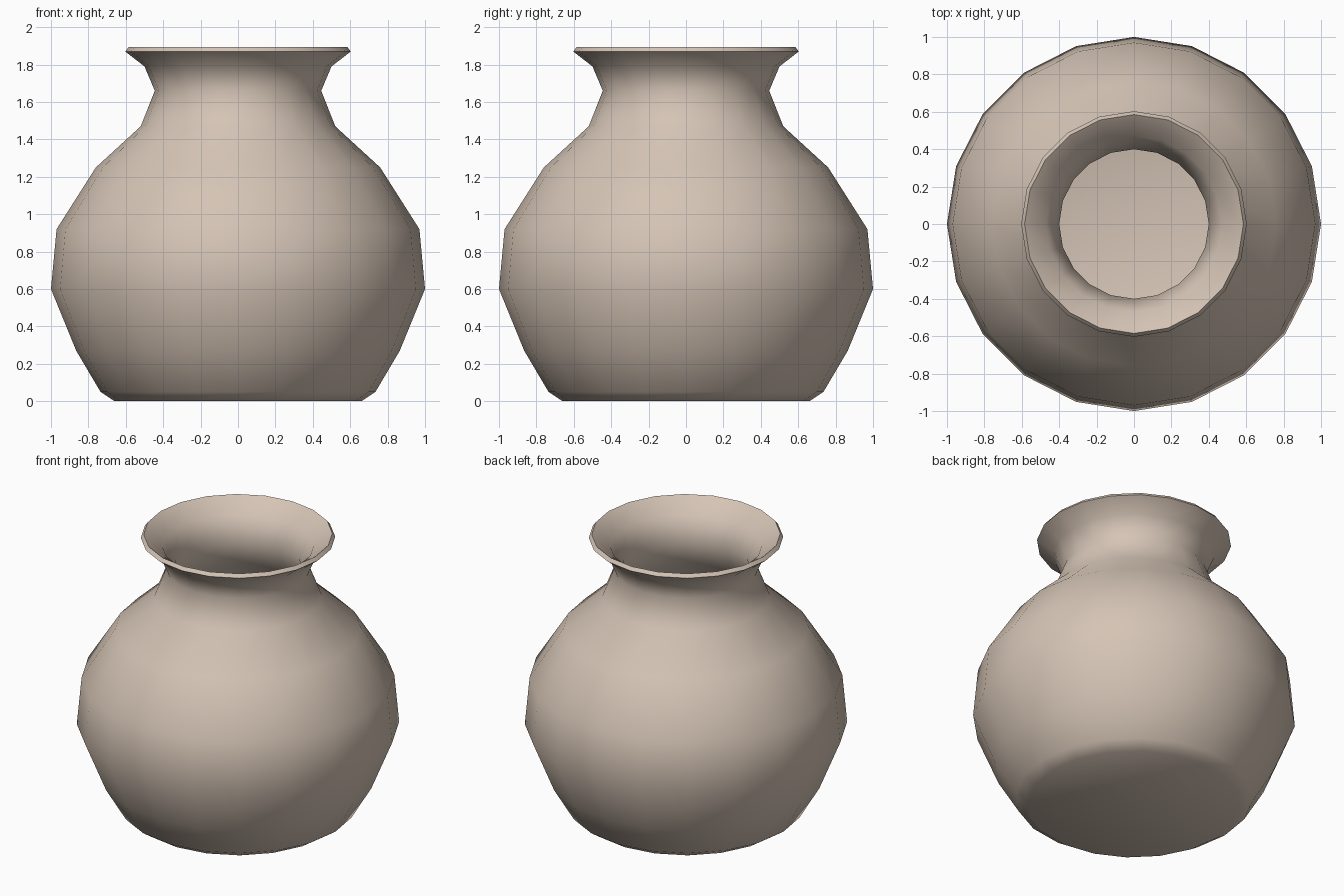
import bpy
import bmesh
from math import radians, tau
from mathutils import Matrix

cube = bpy.data.objects.get("Cube")
if cube:
    bpy.data.objects.remove(cube, do_unlink=True)

SIDES = 20

# Warm clay colour
clay = bpy.data.materials.new("warm beige clay")
clay.use_nodes = True
colour = (0.66, 0.55, 0.46, 1)
clay.diffuse_color = colour
clay.node_tree.nodes["Principled BSDF"].inputs["Base Color"].default_value = colour

# Outer wall from the base up to the rim, as (radius, height)
outer = [(0, 0), (0.66, 0), (0.735, 0.05), (0.865, 0.27), (1, 0.6), (0.97, 0.92),
         (0.76, 1.25), (0.52, 1.47), (0.445, 1.66), (0.5, 1.79), (0.603, 1.87)]
# Lip and inner wall from the rim down to the floor
inner = [(0.585, 1.893), (0.47, 1.81), (0.4, 1.66), (0.48, 1.45), (0.73, 1.22),
         (0.93, 0.9), (0.955, 0.6), (0.825, 0.29), (0.7, 0.08), (0.63, 0.045), (0, 0.045)]

# Turn the profile around the vertical axis
bm = bmesh.new()
verts = [bm.verts.new((r, 0, z)) for r, z in outer + inner]
edges = [bm.edges.new(pair) for pair in zip(verts, verts[1:])]
bmesh.ops.spin(bm, geom=verts + edges, cent=(0, 0, 0), axis=(0, 0, 1),
               angle=tau, steps=SIDES, use_merge=True)
bmesh.ops.remove_doubles(bm, verts=bm.verts, dist=0.0005)
bmesh.ops.recalc_face_normals(bm, faces=bm.faces)

mesh = bpy.data.meshes.new("pot")
bm.to_mesh(mesh)
bm.free()
mesh.materials.append(clay)
pot = bpy.data.objects.new("pot", mesh)
bpy.context.collection.objects.link(pot)

# Smooth shading over the whole pot
bpy.context.view_layer.objects.active = pot
pot.select_set(True)
bpy.ops.object.shade_smooth_by_angle(angle=radians(75))
